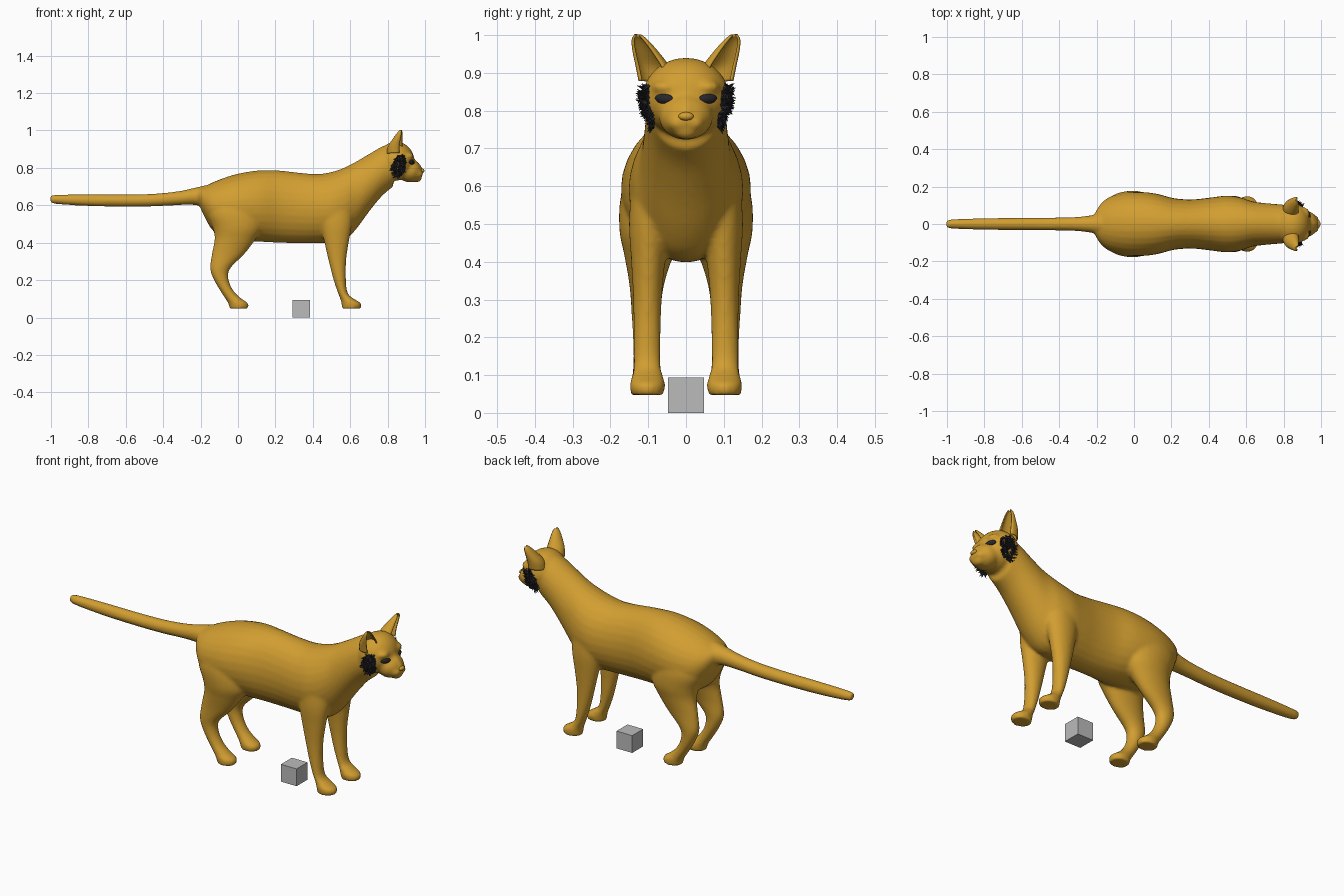
import bpy, bmesh, math, random
from mathutils import Vector, Matrix

if "Cube" in bpy.data.objects:
    bpy.data.objects.remove(bpy.data.objects["Cube"], do_unlink=True)
random.seed(4)


def material(name, color):
    m = bpy.data.materials.new(name)
    m.use_nodes = True
    m.diffuse_color = (*color, 1)
    bsdf = next(n for n in m.node_tree.nodes if n.type == "BSDF_PRINCIPLED")
    bsdf.inputs["Base Color"].default_value = (*color, 1)
    return m


GOLD = material("golden_fur", (0.64, 0.34, 0.03))
DARK = material("dark_hair", (0.02, 0.02, 0.025))
GREY = material("grey_block", (0.5, 0.5, 0.5))


def finish(bm, name, mat, smooth=True):
    bmesh.ops.recalc_face_normals(bm, faces=bm.faces)
    for f in bm.faces:
        f.smooth = smooth
    me = bpy.data.meshes.new(name)
    bm.to_mesh(me)
    bm.free()
    me.materials.append(mat)
    ob = bpy.data.objects.new(name, me)
    bpy.context.collection.objects.link(ob)
    return ob


def resample(rows, n=4):
    """Catmull-Rom refinement of section rows."""
    out = []
    for i in range(len(rows) - 1):
        quad = [rows[max(i - 1, 0)], rows[i], rows[i + 1], rows[min(i + 2, len(rows) - 1)]]
        for k in range(n):
            t = k / n
            out.append([b + (c - a) * t / 2 + (2*a - 5*b + 4*c - d) * t*t / 2
                        + (3*b - a - 3*c + d) * t**3 / 2 for a, b, c, d in zip(*quad)])
    return out + [list(rows[-1])]


def loft(bm, rows, place, seg=28):
    """Closed skin through rows; place(row, cos, sin) gives each ring point."""
    rings = []
    for row in resample(rows):
        angles = [math.tau * i / seg for i in range(seg)]
        rings.append([bm.verts.new(place(row, math.cos(a), math.sin(a))) for a in angles])
    for a, b in zip(rings, rings[1:]):
        for i in range(seg):
            j = (i + 1) % seg
            bm.faces.new((a[i], a[j], b[j], b[i]))
    bm.faces.new(rings[0])
    bm.faces.new(rings[-1])


def ball(bm, centre, radii, tilt=0):
    m = Matrix.Translation(centre) @ Matrix.Rotation(tilt, 4, "Y") @ Matrix.Diagonal((*radii, 1))
    bmesh.ops.create_uvsphere(bm, u_segments=32, v_segments=20, radius=1, matrix=m)


# Torso and neck: x, top, bottom, half width
body = bmesh.new()
torso = [(-.21, .69, .61, .055), (-.18, .7, .54, .105), (-.13, .725, .46, .145),
         (-.05, .755, .42, .168), (.03, .775, .41, .172), (.12, .787, .405, .162),
         (.22, .786, .4, .137), (.32, .775, .398, .132), (.42, .767, .398, .143),
         (.5, .778, .4, .152), (.57, .802, .415, .142), (.63, .833, .47, .122),
         (.7, .874, .565, .112), (.77, .914, .65, .106), (.83, .935, .7, .1)]
loft(body, torso, lambda r, c, s: (r[0], r[3] * c, (r[1] + r[2]) / 2 + (r[1] - r[2]) / 2 * s))

# Tail: x, height, radius
tail = [(-1.003, .636, .012), (-.98, .632, .024), (-.8, .627, .031), (-.6, .625, .033),
        (-.45, .628, .034), (-.32, .638, .037), (-.24, .647, .045), (-.16, .65, .06)]
loft(body, tail, lambda r, c, s: (r[0], r[2] * c, r[1] + r[2] * s))

# Legs: height, back x, front x, side offset, half width
hind = [(.64, -.15, .1, .07, .085), (.56, -.165, .13, .085, .09), (.48, -.135, .13, .09, .086),
        (.42, -.125, .095, .098, .066), (.34, -.14, .035, .104, .046),
        (.26, -.149, -.043, .106, .038), (.2, -.128, -.05, .105, .036),
        (.14, -.093, -.022, .104, .036), (.1, -.067, .02, .103, .04),
        (.075, -.052, .055, .102, .046), (.047, -.045, .053, .102, .043)]
fore = [(.6, .42, .62, .08, .065), (.5, .44, .61, .095, .056), (.4, .462, .592, .1, .045),
        (.3, .485, .578, .102, .038), (.2, .511, .577, .103, .036), (.13, .535, .587, .103, .036),
        (.1, .547, .62, .102, .041), (.075, .553, .658, .102, .047), (.047, .556, .656, .102, .043)]
for side in (-1, 1):
    for leg in (hind, fore):
        loft(body, leg, lambda r, c, s: ((r[1] + r[2]) / 2 + (r[2] - r[1]) / 2 * c,
                                         side * (r[3] + r[4] * s), r[0]))

# Head, brow, muzzle, cheeks and nose
HEAD, SIZE = Vector((.845, 0, .836)), Vector((.098, .115, .104))
ball(body, HEAD, SIZE)
ball(body, (.915, 0, .785), (.068, .072, .062), .3)
ball(body, (.945, 0, .803), (.06, .026, .032), .85)
ball(body, (.955, 0, .748), (.028, .035, .025))
for side in (-1, 1):
    ball(body, (.955, side * .02, .767), (.034, .031, .024))
    ball(body, (.905, side * .055, .862), (.035, .035, .02))
coat = finish(body, "cat_body", GOLD)
remesh = coat.modifiers.new("blend", "REMESH")
remesh.mode = "VOXEL"
remesh.voxel_size = .008
remesh.use_smooth_shade = True
relax = coat.modifiers.new("relax", "SMOOTH")
relax.factor = .5
relax.iterations = 7

# Nose tip with a narrow wedge shape
bm = bmesh.new()
ball(bm, (.985, 0, .785), (.012, .02, .011), .3)
finish(bm, "nose", GOLD)

for side, tag in ((1, "left"), (-1, "right")):
    # Ear: hollow shell open to the front; centre x, y, z, radii
    bm = bmesh.new()
    shell = [(.842, .078, .875, .045, .045), (.845, .087, .915, .04, .044),
             (.857, .106, .955, .026, .033), (.867, .121, .985, .014, .02),
             (.871, .127, 1.0, .004, .007)]
    grid = []
    for r in resample(shell):
        arc = [math.radians(50 + 260 * i / 16) - .25 for i in range(17)]
        grid.append([bm.verts.new((r[0] + r[3] * math.cos(a), side * (r[1] - r[4] * math.sin(a)),
                                   r[2] - .1 * r[4] * math.sin(a))) for a in arc])
    for a, b in zip(grid, grid[1:]):
        for i in range(16):
            bm.faces.new((a[i], a[i + 1], b[i + 1], b[i]))
    ear = finish(bm, tag + "_ear", GOLD)
    wall = ear.modifiers.new("wall", "SOLIDIFY")
    wall.thickness = .006
    wall.offset = 0

    # Almond eye
    bm = bmesh.new()
    ball(bm, (0, 0, 0), (.012, .028, .0135))
    turn = Matrix.Rotation(side * .45, 4, "Z") @ Matrix.Rotation(side * .08, 4, "X")
    bm.transform(Matrix.Translation((.928, side * .056, .831)) @ turn)
    finish(bm, tag + "_eye", DARK)

    # Cheek tuft: overlapping short spikes on the side of the head
    bm = bmesh.new()
    for n in range(170):
        a, r = random.uniform(0, math.tau), math.sqrt(random.random())
        x = .86 + .037 * r * math.cos(a) + .012 * r * math.sin(a)
        z = .81 + .058 * r * math.sin(a)
        d = ((x - HEAD.x) / SIZE.x) ** 2 + ((z - HEAD.z) / SIZE.z) ** 2
        y = SIZE.y * math.sqrt(max(.05, 1 - d))
        root = Vector((x, side * max(y, .09), z))
        aim = Vector((random.uniform(-.8, .5), side * random.uniform(.25, .6),
                      random.uniform(-1, .5))).normalized()
        m = Matrix.Translation(root + aim * .008) @ aim.to_track_quat("Z", "Y").to_matrix().to_4x4()
        bmesh.ops.create_cone(bm, cap_ends=True, segments=4, radius1=.006, radius2=0,
                              depth=.026, matrix=m)
    finish(bm, tag + "_cheek_tuft", DARK, smooth=False)

# Small block on the ground
bm = bmesh.new()
bmesh.ops.create_cube(bm, size=.094, matrix=Matrix.Translation((.338, 0, .047)))
finish(bm, "ground_block", GREY, smooth=False)
